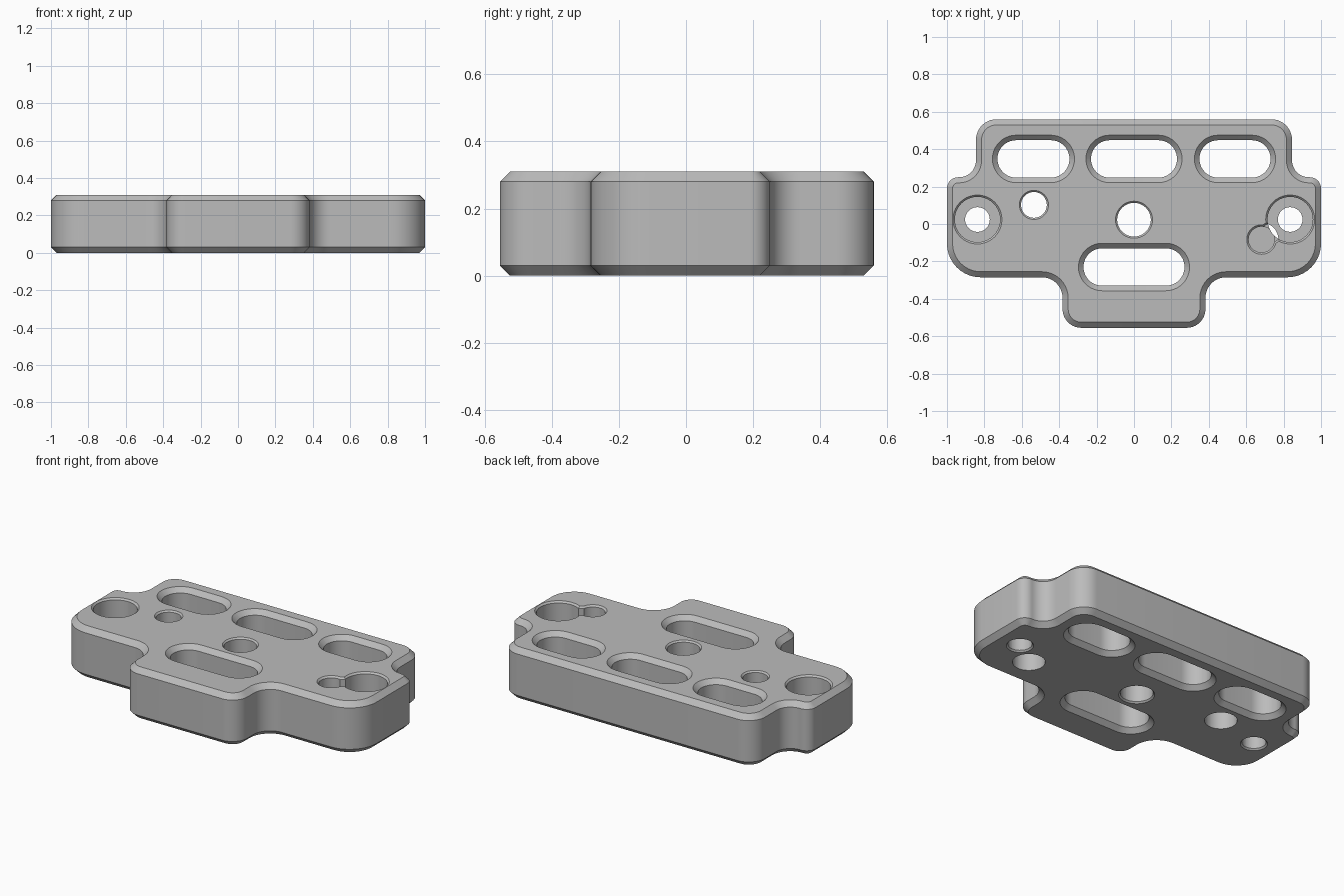
import bpy, bmesh, math
from mathutils import Vector

if "Cube" in bpy.data.objects:
    bpy.data.objects.remove(bpy.data.objects["Cube"])

HEIGHT, BEVEL, STEPS = 0.31, 0.03, 10

grey = bpy.data.materials.new("plain grey")
grey.use_nodes = True
grey.diffuse_color = (0.5, 0.5, 0.5, 1)
grey.node_tree.nodes["Principled BSDF"].inputs["Base Color"].default_value = (0.5, 0.5, 0.5, 1)


def rounded_ring(corners, inset):
    """Fillet every right-angled corner (x, y, radius) and offset inwards."""
    points = []
    for i, (x, y, r) in enumerate(corners):
        p = Vector((x, y))
        before = Vector(corners[i - 1][:2])
        after = Vector(corners[(i + 1) % len(corners)][:2])
        d1, d2 = (p - before).normalized(), (after - p).normalized()
        n1, n2 = Vector((-d1.y, d1.x)), Vector((-d2.y, d2.x))
        side = 1 if d1.cross(d2) > 0 else -1
        centre = p + (n1 + n2) * side * r
        radius = r - side * inset
        for k in range(STEPS + 1):
            t = math.pi / 2 * k / STEPS
            points.append(centre - side * radius * (n1 * math.cos(t) + n2 * math.sin(t)))
    return points


def loft(name, corners, levels):
    """Solid through rings given as (z, inset)."""
    bm = bmesh.new()
    rings = [[bm.verts.new((p.x, p.y, z)) for p in rounded_ring(corners, inset)]
             for z, inset in levels]
    bm.faces.new(rings[0][::-1])
    bm.faces.new(rings[-1])
    for low, high in zip(rings, rings[1:]):
        for i in range(len(low)):
            j = (i + 1) % len(low)
            bm.faces.new((low[i], low[j], high[j], high[i]))
    bmesh.ops.remove_doubles(bm, verts=bm.verts, dist=0.00001)
    mesh = bpy.data.meshes.new(name)
    bm.to_mesh(mesh)
    bm.free()
    obj = bpy.data.objects.new(name, mesh)
    bpy.context.collection.objects.link(obj)
    mesh.materials.append(grey)
    return obj


def capsule(a, b, r):
    """Corners of a round-ended slot from a to b; a circle when a equals b."""
    a, b = Vector(a), Vector(b)
    d = (b - a).normalized() if (b - a).length > 0 else Vector((1, 0))
    n = Vector((-d.y, d.x))
    pts = (a - d * r - n * r, b + d * r - n * r, b + d * r + n * r, a - d * r + n * r)
    return [(p.x, p.y, r * 0.9999) for p in pts]


# Plate: half outline mirrored, with bevelled top and bottom rims
half = [(0.382, -0.555, 0.1), (0.382, -0.285, 0.11), (1, -0.285, 0.18),
        (1, 0.25, 0.06), (0.845, 0.25, 0.09), (0.845, 0.56, 0.11)]
outline = half + [(-x, y, r) for x, y, r in reversed(half)]
plate = loft("mounting_plate", outline,
             [(0, BEVEL), (BEVEL, 0), (HEIGHT - BEVEL, 0), (HEIGHT, BEVEL)])


def cut(corners, levels):
    cutter = loft("cutter", corners, levels)
    cutter.hide_render = True
    mod = plate.modifiers.new("cut", "BOOLEAN")
    mod.operation, mod.solver, mod.object = "DIFFERENCE", "EXACT", cutter
    bpy.context.view_layer.objects.active = plate
    bpy.ops.object.modifier_apply(modifier=mod.name)
    bpy.data.objects.remove(cutter)


def through(a, b, r, flare):
    """Opening through the plate, flared at both faces."""
    e = 0.01
    cut(capsule(a, b, r), [(-e, -flare - e), (flare, 0),
                           (HEIGHT - flare, 0), (HEIGHT + e, -flare - e)])


def pocket(a, b, r, floor, flare=0.01):
    """Blind recess from the top face."""
    e = 0.01
    cut(capsule(a, b, r), [(floor, 0), (HEIGHT - flare, 0), (HEIGHT + e, -flare - e)])


# Long slots
for x1, x2, y in ((-0.63, -0.445, 0.348), (-0.13, 0.13, 0.348),
                  (0.45, 0.63, 0.348), (-0.17, 0.17, -0.23)):
    through((x1, y), (x2, y), 0.1, 0.027)

# Round holes
for x, y, r in ((0, 0.023, 0.09), (-0.535, 0.102, 0.069),
                (-0.837, 0.024, 0.066), (0.835, 0.024, 0.066)):
    through((x, y), (x, y), r, 0.009)

# Recesses around the end holes
for x in (-0.837, 0.835):
    pocket((x, 0.024), (x, 0.024), 0.121, 0.1)

# Keyhole pocket with its narrow neck
pin = (0.682, -0.083)
pocket(pin, (0.82, 0.013), 0.05, 0.2)
pocket(pin, pin, 0.069, 0.19)

# Recesses on the underside
for centre in (pin, (-0.535, 0.102)):
    cut(capsule(centre, centre, 0.09), [(-0.02, 0), (0.12, 0)])

# Smooth the rounded walls, keep the rims crisp
bpy.ops.object.select_all(action="DESELECT")
plate.select_set(True)
bpy.context.view_layer.objects.active = plate
bpy.ops.object.shade_smooth_by_angle(angle=math.radians(30))
